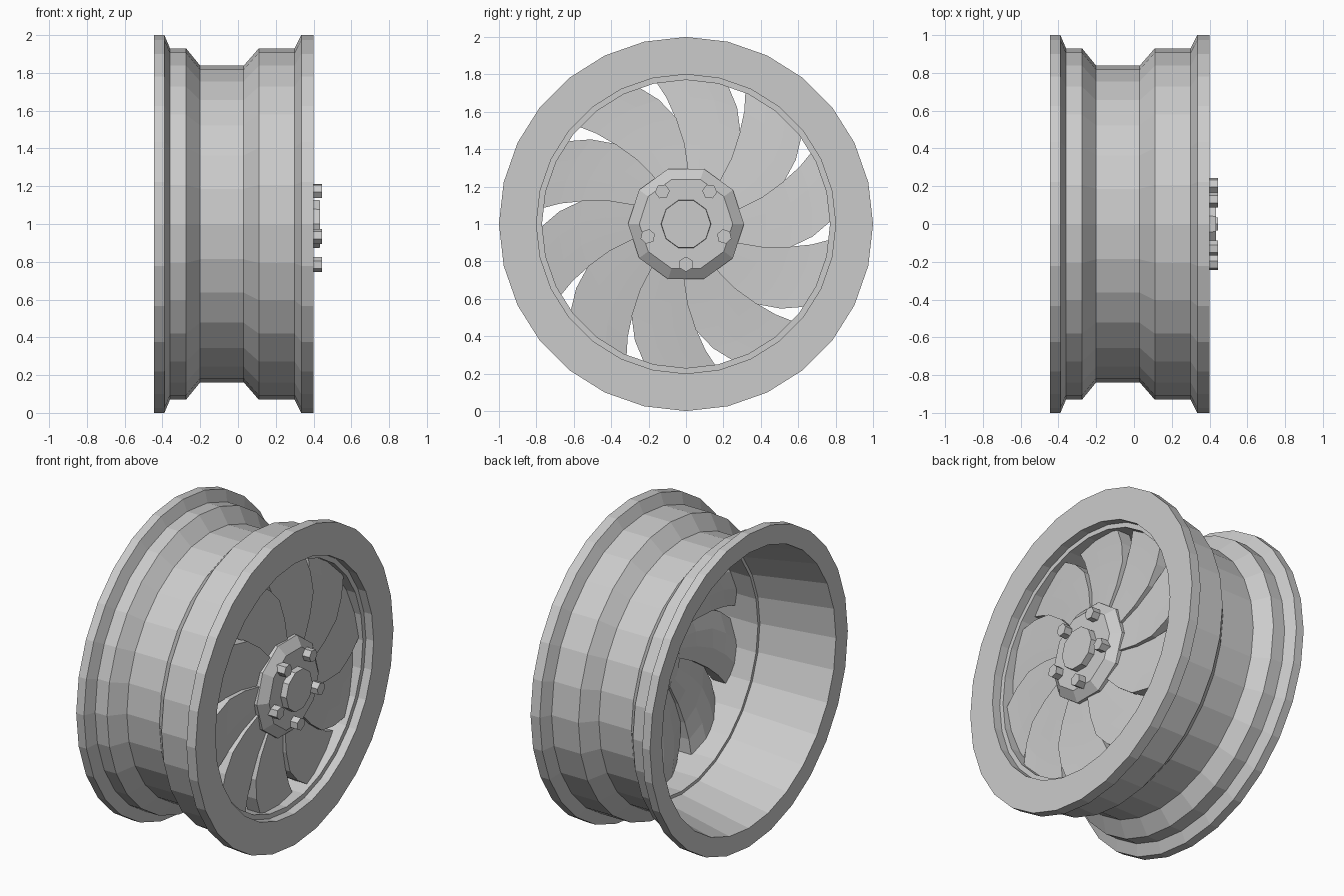
import bpy, bmesh
from math import sin, cos, pi, radians

if "Cube" in bpy.data.objects:
    bpy.data.objects.remove(bpy.data.objects["Cube"])

CZ = 1.0  # wheel axis height, axis runs along x


def point(x, r, a, cy=0.0, cz=CZ):
    """Point at radius r and clockwise angle a (from the top) around an x axis."""
    return (x, cy + r * sin(a), cz + r * cos(a))


def finish(bm, name):
    bmesh.ops.recalc_face_normals(bm, faces=bm.faces)
    me = bpy.data.meshes.new(name)
    bm.to_mesh(me)
    bm.free()
    ob = bpy.data.objects.new(name, me)
    bpy.context.collection.objects.link(ob)
    return ob


def lathe(name, profile, sides, closed, phase=0.0, cy=0.0, cz=CZ):
    """Revolve (x, r) points; closed loops make a ring, open ones get end caps."""
    bm = bmesh.new()
    rings = [[bm.verts.new(point(x, r, phase + 2 * pi * i / sides, cy, cz))
              for i in range(sides)] for x, r in profile]
    pairs = list(zip(rings, rings[1:]))
    if closed:
        pairs.append((rings[-1], rings[0]))
    else:
        bm.faces.new(rings[0])
        bm.faces.new(rings[-1])
    for a, b in pairs:
        for i in range(sides):
            j = (i + 1) % sides
            bm.faces.new((a[i], a[j], b[j], b[i]))
    return finish(bm, name)


# Rim barrel: outer flanges and drop centre, then the stepped inner wall
lathe("rim_barrel", [
    (-0.445, 1.0), (-0.39, 1.0), (-0.36, 0.93), (-0.275, 0.93), (-0.2, 0.838),
    (0.03, 0.838), (0.11, 0.93), (0.30, 0.93), (0.335, 1.0), (0.40, 1.0),
    (0.40, 0.80), (0.345, 0.80), (0.345, 0.77), (0.03, 0.77), (0.03, 0.79),
    (-0.445, 0.88)], 28, True)


# Swirled blades: nearly flat plates that meet near the hub and part toward the rim
def blade(index):
    # radius, centre angle, half width, front x, slope, edge thickness, middle thickness
    rows = [(0.28, 18, 18.5, 0.335, 0.008, 0.09, 0.09),
            (0.43, 14, 18.5, 0.325, 0.012, 0.09, 0.10),
            (0.57, 10, 18.2, 0.315, 0.016, 0.09, 0.11),
            (0.68, 5, 16.2, 0.305, 0.018, 0.09, 0.12),
            (0.775, 0, 14.3, 0.295, 0.02, 0.09, 0.13)]
    bm = bmesh.new()
    front, back = [], []
    for r, mid, half, x, slope, edge, centre in rows:
        f, b = [], []
        for t in (-1, -0.33, 0.33, 1):
            a = radians(index * 36 + 2.5 + mid + t * half)
            thick = edge if abs(t) == 1 else centre
            f.append(bm.verts.new(point(x + t * slope, r, a)))
            b.append(bm.verts.new(point(x + t * slope - thick, r, a)))
        front.append(f)
        back.append(b)
    for grid in (front, back):
        for p, q in zip(grid, grid[1:]):
            for k in range(3):
                bm.faces.new((p[k], p[k + 1], q[k + 1], q[k]))
    for i in range(len(rows) - 1):
        for k in (0, 3):
            bm.faces.new((front[i][k], front[i + 1][k], back[i + 1][k], back[i][k]))
    for i in (0, -1):
        for k in range(3):
            bm.faces.new((front[i][k], front[i][k + 1], back[i][k + 1], back[i][k]))
    finish(bm, f"blade_{index + 1}")


for i in range(10):
    blade(i)

# Hub with bevelled edge, and its centre cap
lathe("hub", [(0.24, 0.31), (0.35, 0.31), (0.395, 0.25)], 10, False, pi / 10)
lathe("centre_cap", [(0.37, 0.135), (0.435, 0.132)], 10, False, pi / 10)

# Five hexagonal lug nuts
for i in range(5):
    a = pi + 2 * pi * i / 5
    _, y, z = point(0, 0.215, a)
    lathe(f"lug_nut_{i + 1}", [(0.37, 0.04), (0.445, 0.04)], 6, False, a, y, z)
